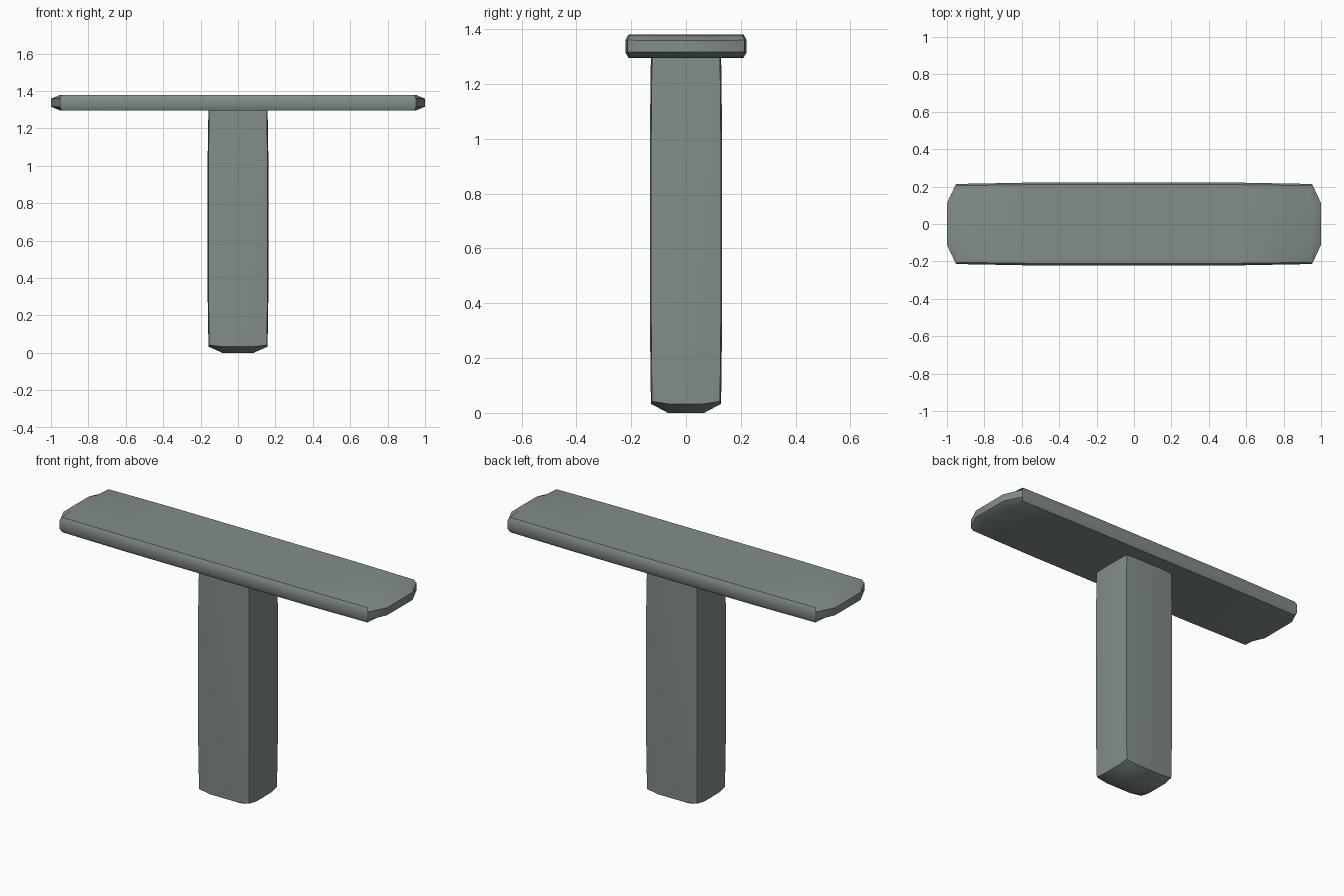
import bpy, bmesh

if "Cube" in bpy.data.objects:
    bpy.data.objects.remove(bpy.data.objects["Cube"])

mat = bpy.data.materials.new("grey green")
mat.diffuse_color = (0.225, 0.27, 0.24, 1)
mat.use_nodes = True
mat.node_tree.nodes["Principled BSDF"].inputs["Base Color"].default_value = mat.diffuse_color


def ring_points(a, b, ba, bb):
    """Box section with sharp corners and slightly bulged sides: 12 points (u, v, is_corner)."""
    u, v = a * 0.53, b * 0.53
    quarter = [(a + ba, -v, 0), (a + ba, v, 0), (a, b, 1), (u, b + bb, 0), (-u, b + bb, 0), (-a, b, 1)]
    return quarter + [(-p, -q, c) for p, q, c in quarter]


def pillow_bar(name, place, rings, tips):
    """Loft rings (t, a, b, bulge_a, bulge_b) along t; tips = (t, a, b) flat pads closing each end."""
    bm = bmesh.new()
    loops = []
    for i, (t, a, b, ba, bb) in enumerate(rings):
        # end rings pull their corners back a little
        pull = 0.009 if i == 0 else -0.009 if i == len(rings) - 1 else 0
        loops.append([bm.verts.new(place(t + pull * c, u, v)) for u, v, c in ring_points(a, b, ba, bb)])
    for l, m in zip(loops, loops[1:]):
        for i in range(12):
            j = (i + 1) % 12
            bm.faces.new((l[i], l[j], m[j], m[i]))
    # end caps: central pad, four side quads, four corner quads
    for l, (t, a, b) in zip((loops[0], loops[-1]), tips):
        pad = [bm.verts.new(place(t, p * a, q * b)) for p, q in ((1, -1), (1, 1), (-1, 1), (-1, -1))]
        bm.faces.new(pad)
        for k in range(4):
            i = 3 * k
            n = (k + 1) % 4
            bm.faces.new((l[i], l[i + 1], pad[n], pad[k]))
            bm.faces.new((l[i + 1], l[i + 2], l[(i + 3) % 12], pad[n]))
    bmesh.ops.recalc_face_normals(bm, faces=bm.faces)
    me = bpy.data.meshes.new(name)
    bm.to_mesh(me)
    bm.free()
    me.materials.append(mat)
    ob = bpy.data.objects.new(name, me)
    bpy.context.collection.objects.link(ob)
    bpy.ops.object.select_all(action='DESELECT')
    ob.select_set(True)
    bpy.context.view_layer.objects.active = ob
    bpy.ops.object.shade_smooth_by_angle(angle=0.6)


# horizontal crossbar
pillow_bar("crossbar", lambda t, u, v: (t, u, 1.3375 + v),
           [(-0.952, 0.205, 0.0415, 0.009, 0), (-0.57, 0.21, 0.0425, 0.011, 0),
            (0.57, 0.21, 0.0425, 0.011, 0), (0.952, 0.205, 0.0415, 0.009, 0)],
           [(-1, 0.112, 0.021), (1, 0.112, 0.021)])

# vertical post
pillow_bar("post", lambda t, u, v: (u, v, t),
           [(0.033, 0.154, 0.124, 0.004, 0.004), (0.35, 0.158, 0.127, 0.005, 0.005),
            (1.0, 0.158, 0.127, 0.005, 0.005), (1.315, 0.154, 0.124, 0.004, 0.004)],
           [(0, 0.083, 0.066), (1.34, 0.083, 0.066)])
